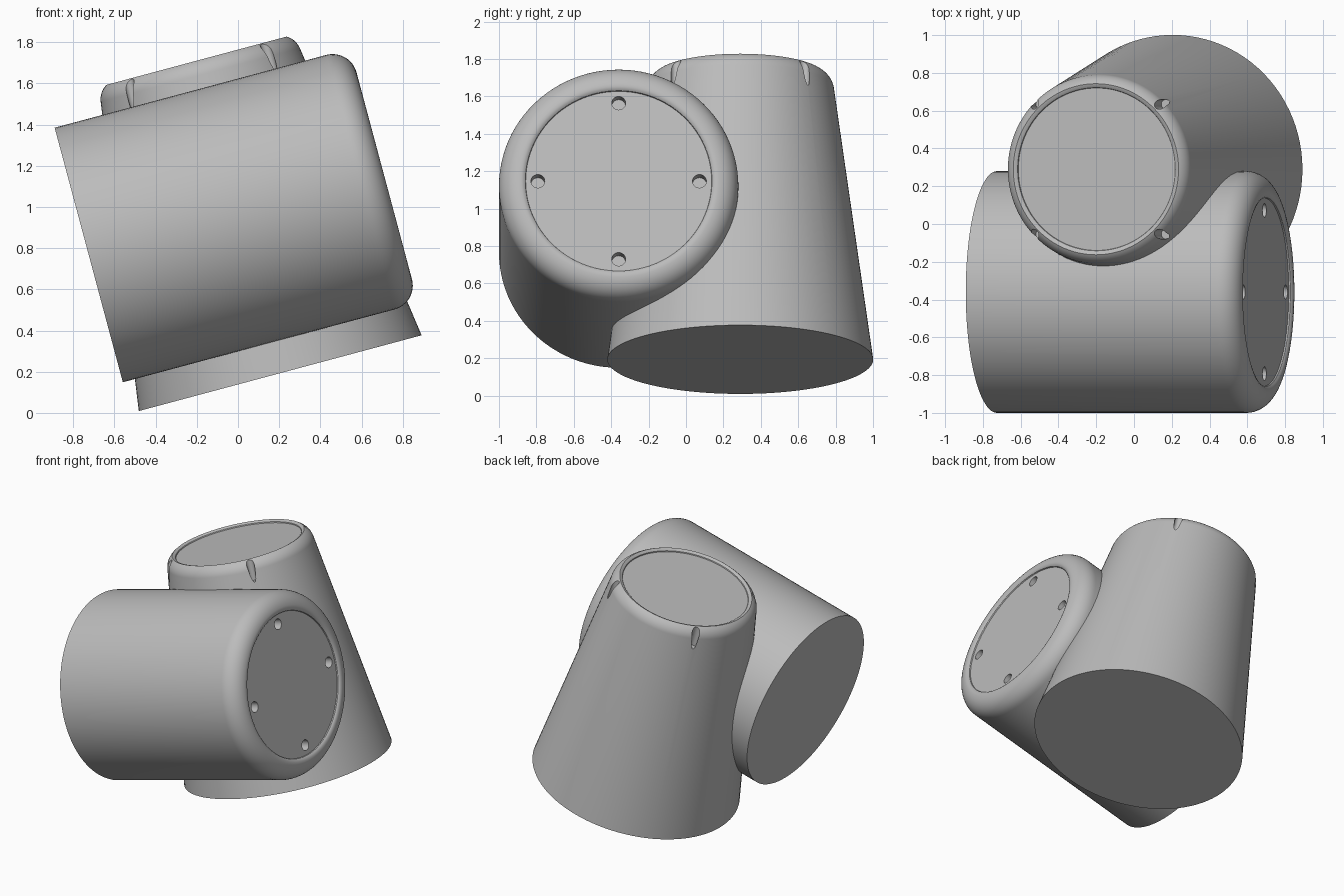
import bpy, bmesh, math
from mathutils import Matrix, Vector

cube = bpy.data.objects.get("Cube")
if cube:
    bpy.data.objects.remove(cube, do_unlink=True)

SIDES = 96
TILT = math.radians(15)

grey = bpy.data.materials.new("mid grey")
grey.use_nodes = True
colour = (0.5, 0.5, 0.5, 1)
grey.diffuse_color = colour
grey.node_tree.nodes["Principled BSDF"].inputs["Base Color"].default_value = colour


def make_object(name, bm, matrix):
    bmesh.ops.recalc_face_normals(bm, faces=bm.faces)
    mesh = bpy.data.meshes.new(name)
    bm.to_mesh(mesh)
    bm.free()
    mesh.materials.append(grey)
    obj = bpy.data.objects.new(name, mesh)
    obj.matrix_world = matrix
    bpy.context.collection.objects.link(obj)
    return obj


def lathe(name, profile, matrix):
    """Closed solid of revolution around local z from (radius, height) points."""
    bm = bmesh.new()
    rings = [[bm.verts.new((r * math.cos(a), r * math.sin(a), h))
              for a in (2 * math.pi * i / SIDES for i in range(SIDES))]
             for r, h in profile]
    for low, high in zip(rings, rings[1:]):
        for i in range(SIDES):
            j = (i + 1) % SIDES
            bm.faces.new((low[i], low[j], high[j], high[i]))
    bm.faces.new(rings[0])
    bm.faces.new(rings[-1])
    return make_object(name, bm, matrix)


def capped_profile(base, height, slope, fillet, cap, recess):
    """Straight wall, rounded shoulder, thin lip and a sunken flat cap."""
    lean = math.atan(slope)
    centre_h = height - fillet
    centre_r = base - slope * centre_h - fillet / math.cos(lean)
    lip = cap + 0.023
    end = math.acos(max(0, min(1, (lip - centre_r) / fillet)))
    points = [(base, 0)]
    for i in range(13):
        a = lean + (end - lean) * i / 12
        points.append((centre_r + fillet * math.cos(a), centre_h + fillet * math.sin(a)))
    top = points[-1][1]
    points += [(cap + 0.01, top - recess * 0.25), (cap + 0.002, top - recess * 0.6),
               (cap, top - recess)]
    return points


def drill(target, distance, radius, bottom, top, start):
    """Four round holes parallel to the axis of the target."""
    bm = bmesh.new()
    for i in range(4):
        a = start + i * math.pi / 2
        place = Matrix.Translation((distance * math.cos(a), distance * math.sin(a),
                                    (bottom + top) / 2))
        bmesh.ops.create_cone(bm, cap_ends=True, segments=24, radius1=radius,
                              radius2=radius, depth=top - bottom, matrix=place)
    cutter = make_object(target.name + "_hole_cutter", bm, target.matrix_world.copy())
    cutter.hide_render = True
    cut = target.modifiers.new("holes", "BOOLEAN")
    cut.operation = "DIFFERENCE"
    cut.solver = "EXACT"
    cut.object = cutter
    bpy.context.view_layer.update()
    bpy.ops.object.select_all(action="DESELECT")
    target.select_set(True)
    bpy.context.view_layer.objects.active = target
    bpy.ops.object.modifier_apply(modifier=cut.name)
    bpy.data.objects.remove(cutter, do_unlink=True)
    bpy.ops.object.shade_smooth_by_angle(angle=math.radians(30))


# Straight barrel lying along x, its capped end raised
barrel_place = (Matrix.Translation((-0.725, -0.36, 0.767))
                @ Matrix.Rotation(math.pi / 2 - TILT, 4, "Y"))
barrel = lathe("straight_barrel",
               capped_profile(0.64, 1.486, 0, 0.12, 0.497, 0.02), barrel_place)
drill(barrel, 0.432, 0.037, 1.40, 1.6, 0)

# Tapered barrel standing behind it, leaning the same way
taper_place = Matrix.Translation((0.205, 0.29, 0.193)) @ Matrix.Rotation(-TILT, 4, "Y")
tapered = lathe("tapered_barrel",
                capped_profile(0.711, 1.585, 0.14, 0.1, 0.43, 0.018), taper_place)
drill(tapered, 0.486, 0.026, 1.42, 1.7, math.pi / 4)
